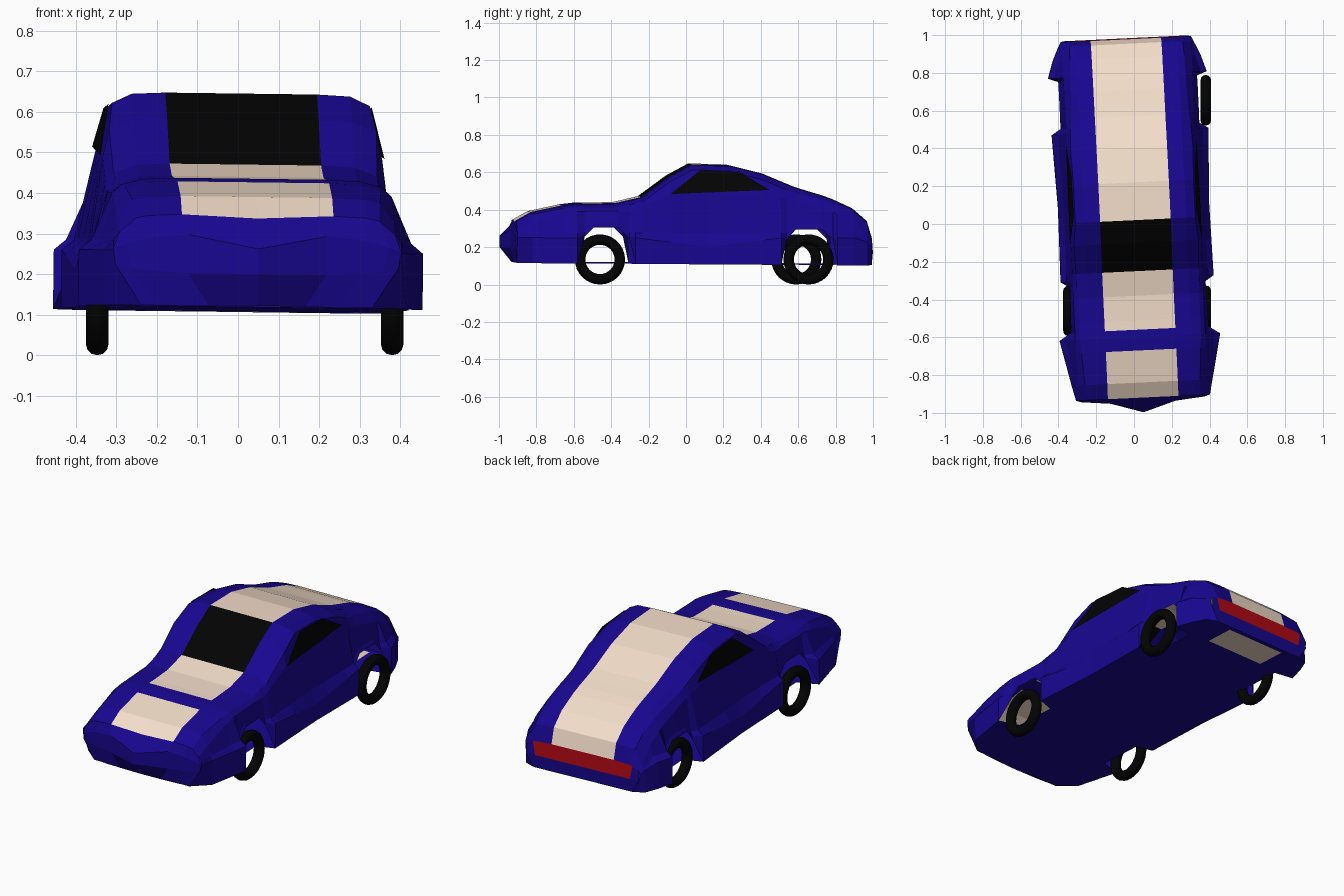
import bpy, bmesh, math
from mathutils import Euler

if "Cube" in bpy.data.objects:
    bpy.data.objects.remove(bpy.data.objects["Cube"])

def material(name, rgb):
    m = bpy.data.materials.new(name)
    m.diffuse_color = (*rgb, 1)
    m.use_nodes = True
    m.node_tree.nodes["Principled BSDF"].inputs["Base Color"].default_value = m.diffuse_color
    return m

BLUE, CREAM, BLACK, RED = 0, 1, 2, 3
mats = [material("blue_paint", (.009, .002, .28)), material("cream_stripe", (.90, .73, .59)),
        material("black_glass", (.001, .001, .001)), material("red_lamp", (.45, .003, .008))]
LEAN = Euler((0, .013, .048))   # the shell sits slightly turned on its wheels

def at(keys, y):
    """Piecewise-linear curve along the car."""
    if y <= keys[0][0]:
        return keys[0][1]
    for (a, p), (b, q) in zip(keys, keys[1:]):
        if y <= b:
            return p + (q - p) * (y - a) / (b - a)
    return keys[-1][1]

# lengthwise curves: roofline, belt and sill
TOP = [(-.92, .345), (-.84, .39), (-.63, .435), (-.4, .435), (-.25, .47), (-.1, .58), (.02, .645), (.22, .64),
       (.4, .595), (.58, .52), (.75, .47), (.88, .41), (.955, .345), (.98, .26)]
DROP = [(-.92, .01), (-.25, .025), (.02, .027), (.5, .035), (.98, .008)]
RAIL_W = [(-.92, .30), (-.6, .32), (-.25, .325), (-.1, .330), (.02, .318), (.22, .318), (.44, .325), (.6, .31), (.98, .30)]
BELT_W = [(-.92, .34), (-.6, .345), (-.1, .345), (.3, .345), (.6, .338), (.88, .345), (.98, .335)]
BELT_Z = [(-.92, .30), (-.8, .345), (-.63, .395), (-.3, .40), (-.1, .485), (.44, .485), (.6, .44), (.75, .40), (.88, .34), (.98, .235)]
SILL_W = [(-.92, .355), (-.60, .425), (-.56, .365), (-.32, .36), (-.29, .405), (.1, .40), (.49, .415), (.52, .368),
          (.77, .368), (.79, .42), (.9, .385), (.98, .345)]
ARCH_Z = [(-.60, 0), (-.56, .26), (-.51, .31), (-.38, .31), (-.32, .25), (-.29, 0), (.49, 0), (.52, .24), (.57, .30),
          (.71, .30), (.77, .24), (.79, 0)]
CREASE = [(-.29, .255), (.1, .205), (.49, .255)]
STATIONS = [-.92, -.84, -.67, -.60, -.56, -.51, -.38, -.32, -.29, -.25, -.1, .02, .1, .22, .4, .49, .52, .57,
            .65, .71, .77, .79, .88, .955, .98]

def section(y):
    """Half cross-section from roof centre to sill, and the floor line."""
    top, bw, bz, sw = at(TOP, y), at(BELT_W, y), at(BELT_Z, y), at(SILL_W, y)
    floor = .12 - .0065 * (y + 1)
    sill = max(floor, at(ARCH_Z, y))
    arch = sill > floor + .01
    mz = min(max(.28, sill + .025), bz - .02)
    nz = min(max(at(CREASE, y), sill + .01), mz - .01)
    mw = max(.36, sw - .03) if -.9 < y < .95 else sw
    low = sw - (.07 if y == -.92 else .05 if y == .98 else 0)
    upper = [(0, y, top - (.008 if y == -.92 else 0)), (.187, y, top), (.27, y, top - .004),
             (at(RAIL_W, y), y, top - at(DROP, y)), (bw, y, bz), (mw, y, mz), (sw, y, nz), (low, y, sill)]
    under = [(0, y, floor), (.187, y, floor), (.31 if arch else low, y, floor)]
    return upper, under

def paint(row, y):
    if row or -.67 < y < -.57:
        return BLUE
    return BLACK if -.25 < y < .02 else CREAM

def finish(name, bm):
    bmesh.ops.remove_doubles(bm, verts=bm.verts, dist=.0005)
    bmesh.ops.recalc_face_normals(bm, faces=bm.faces)
    me = bpy.data.meshes.new(name)
    bm.to_mesh(me)
    bm.free()
    for m in mats:
        me.materials.append(m)
    ob = bpy.data.objects.new(name, me)
    bpy.context.collection.objects.link(ob)
    ob.rotation_euler = LEAN
    ob.modifiers.new("mirror", 'MIRROR')

def grid(bm, rows, color):
    vs = [[bm.verts.new(p) for p in r] for r in rows]
    for i in range(len(rows) - 1):
        for j in range(len(rows[0]) - 1):
            f = bm.faces.new((vs[i][j], vs[i + 1][j], vs[i + 1][j + 1], vs[i][j + 1]))
            f.material_index = color(j, (rows[i][1][1] + rows[i + 1][1][1]) / 2)

# body shell with open wheel arches and floor
bm = bmesh.new()
sections = [section(y) for y in STATIONS]
grid(bm, [s[0] for s in sections], paint)
grid(bm, [s[1] for s in sections], lambda j, y: CREAM if j == 0 and .79 < y < .955 else BLUE)

# tail panel with lamp strip and bumper
edge = sections[-1][0][:5]
widths = [0, .18, .25, .285, .34]
lamp = [(x, .984, .178) for x in widths]
grid(bm, [edge, lamp], lambda j, y: RED if j < 3 else BLUE)
grid(bm, [lamp, [(x * .868, .98, .107) for x in widths]], lambda j, y: BLUE)

# pointed nose
hood = sections[0][0][:5]
xs = [0, .17, .27, .325, .355]
ys = [-.998, -.945, -.935, -.93, -.92]
ridge = list(zip(xs, ys, [.262, .295, .285, .27, .26]))
lip = list(zip([0, .17, .26, .31, .35], ys, [.20, .20, .205, .21, .22]))
chin = list(zip([0, .12, .2, .25, .285], [-.935, -.93, -.925, -.92, -.92], [.122, .121, .12, .12, .12]))
grid(bm, [hood, ridge, lip, chin], lambda j, y: BLUE)
finish("car_body", bm)

# side windows
bm = bmesh.new()
f = bm.faces.new([bm.verts.new((.351 - (z - .485) * .2, y, z)) for y, z in
                  [(-.10, .488), (.06, .615), (.27, .605), (.43, .51)]])
f.material_index = BLACK
finish("side_windows", bm)

# ring tyres
for name, x, y in [("front_left", -.347, -.46), ("front_right", .38, -.46),
                   ("rear_left", -.347, .59), ("rear_right", .38, .655)]:
    bpy.ops.mesh.primitive_torus_add(major_radius=.106, minor_radius=.028, major_segments=32, minor_segments=12,
                                     location=(x, y, .134), rotation=(0, math.pi / 2, 0))
    tyre = bpy.context.object
    tyre.name = name + "_tyre"
    tyre.data.materials.append(mats[BLACK])
    bpy.ops.object.shade_smooth_by_angle()
